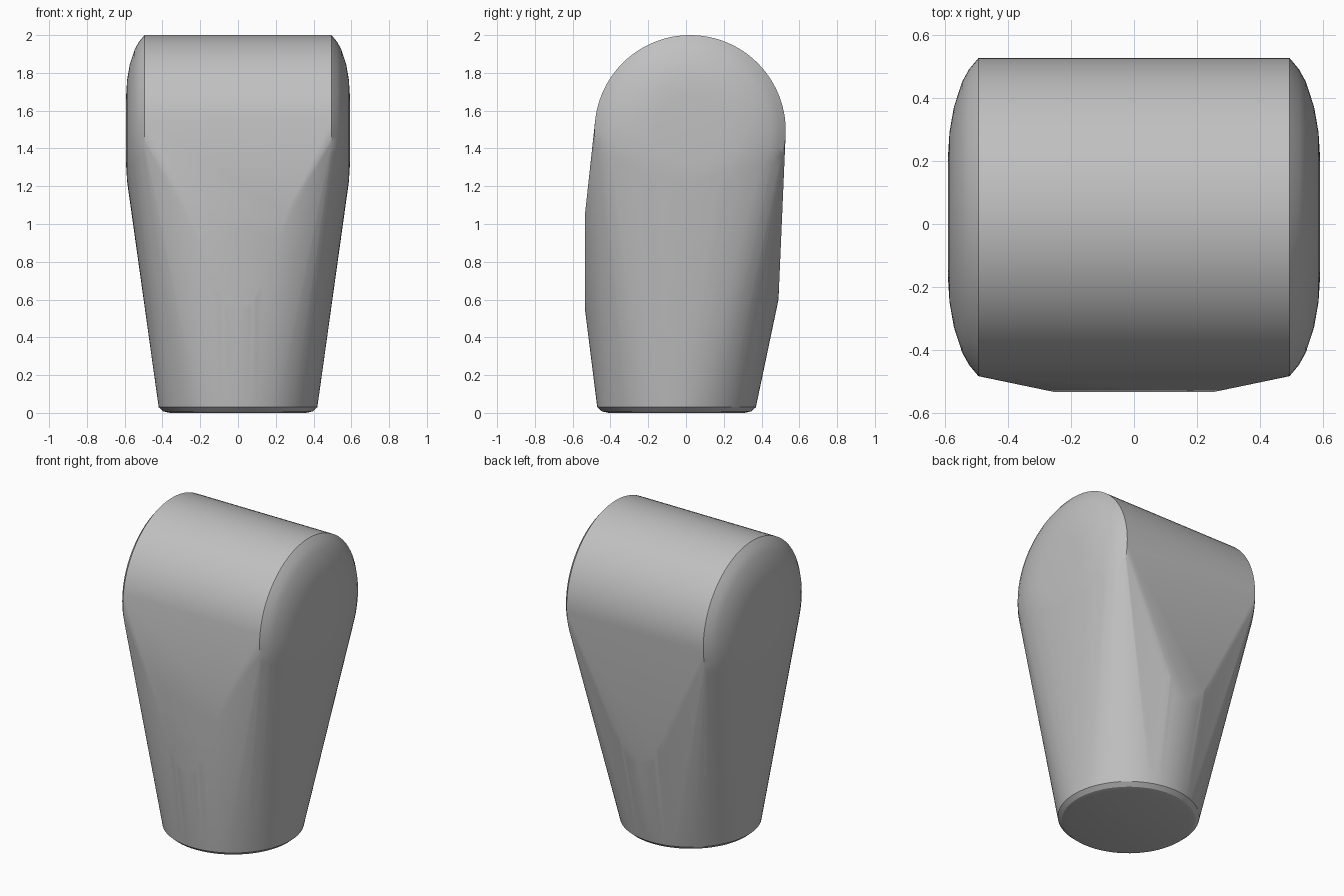
import bpy, bmesh, math

cube = bpy.data.objects.get("Cube")
if cube:
    bpy.data.objects.remove(cube, do_unlink=True)

SEGMENTS = 96
angles = [2 * math.pi * i / SEGMENTS for i in range(SEGMENTS)]

grey = bpy.data.materials.new("plain grey")
grey.use_nodes = True
colour = (0.53, 0.53, 0.53, 1)
grey.diffuse_color = colour
grey.node_tree.nodes["Principled BSDF"].inputs["Base Color"].default_value = colour


def front_limit(z):
    return -0.535 if z < 1.05 else -0.535 + (z - 1.05) * 0.13


def back_limit(z):
    return 0.49 + (z - 0.6) * 0.04


bm = bmesh.new()

# Tapered neck: widening rings trimmed by the front and back planes
for z in (0.03, 0.3, 0.55, 0.6, 0.7, 0.8, 0.92, 1.05, 1.16, 1.27):
    rise = z - 0.03
    half_x = 0.42 + 0.137 * rise
    front, back = -0.47 - 0.125 * rise, 0.37 + 0.21 * rise
    mid, half_y = (front + back) / 2, (back - front) / 2
    lo, hi = max(front, front_limit(z)), min(back, back_limit(z))
    trims = [math.asin((y - mid) / half_y) for y in (lo, hi)]
    for a in angles + trims + [math.pi - t for t in trims]:
        y = mid + half_y * math.sin(a)
        if lo - 1e-5 <= y <= hi + 1e-5:
            bm.verts.new((half_x * math.cos(a), y, z))

# Slightly rounded base
for r, z in ((0.395, 0.008), (0.36, 0)):
    for a in angles:
        bm.verts.new((r * math.cos(a), -0.05 + r * math.sin(a), z))

# Cross-barrel head with shallow domed ends
for side in (-1, 1):
    for r, x in ((0.506, 0.495), (0.47, 0.525), (0.43, 0.547),
                 (0.35, 0.573), (0.27, 0.587), (0.19, 0.592)):
        for a in angles:
            bm.verts.new((side * x, 0.022 + r * math.cos(a), 1.494 + r * math.sin(a)))

# Wrap one convex skin around the sections
hull = bmesh.ops.convex_hull(bm, input=bm.verts)
loose = {v for v in hull["geom_interior"] + hull["geom_unused"]
         if isinstance(v, bmesh.types.BMVert) and not v.link_faces}
bmesh.ops.delete(bm, geom=list(loose), context="VERTS")
bmesh.ops.dissolve_limit(bm, angle_limit=math.radians(0.3), verts=bm.verts, edges=bm.edges)
bmesh.ops.recalc_face_normals(bm, faces=bm.faces)

mesh = bpy.data.meshes.new("knob_body")
bm.to_mesh(mesh)
bm.free()
mesh.materials.append(grey)
body = bpy.data.objects.new("knob_body", mesh)
bpy.context.collection.objects.link(body)
bpy.context.view_layer.objects.active = body
body.select_set(True)
bpy.ops.object.shade_smooth_by_angle(angle=math.radians(28))
